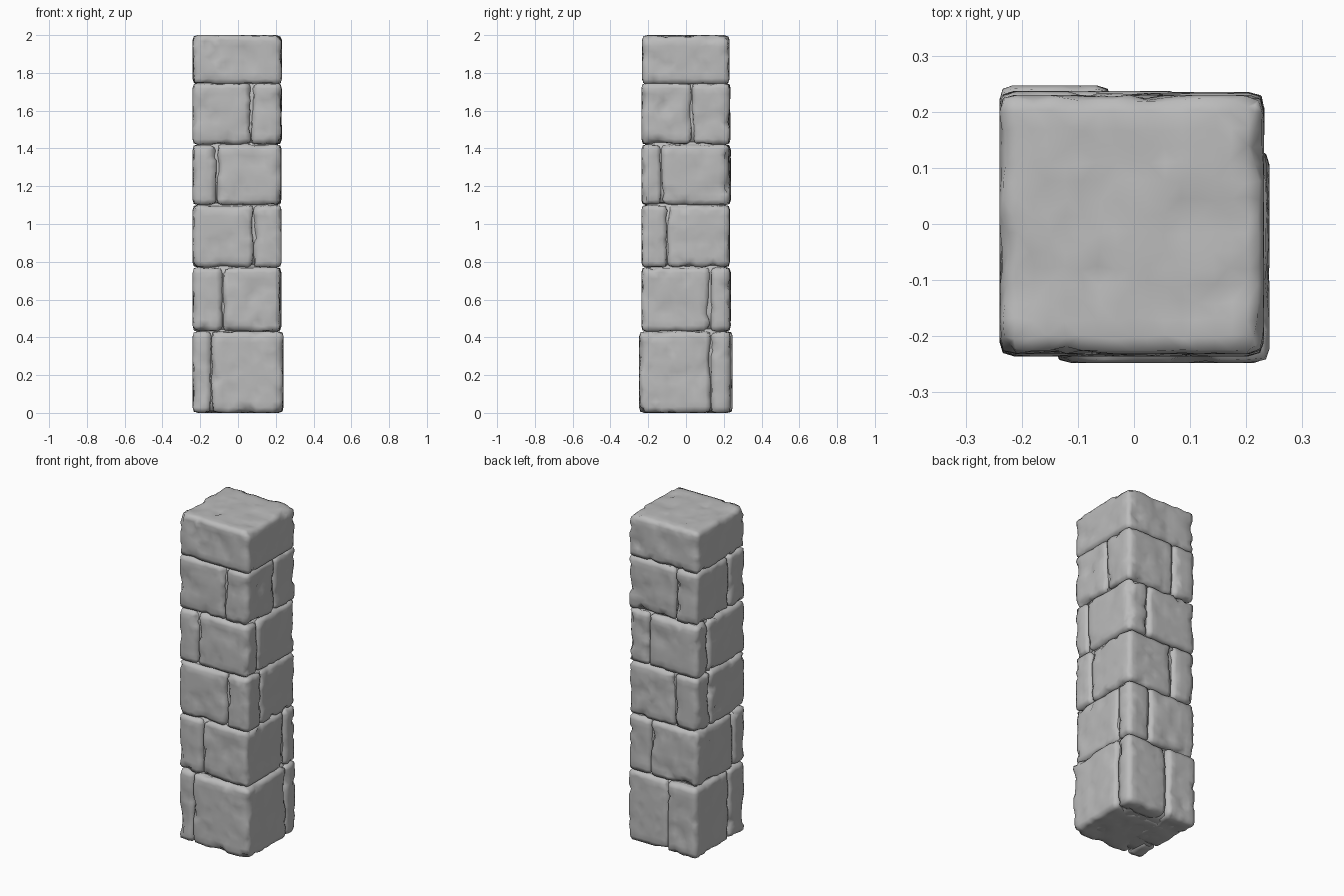
import bpy, bmesh, math, random
from mathutils import Vector, noise

random.seed(7)
cube = bpy.data.objects.get("Cube")
if cube:
    bpy.data.objects.remove(cube, do_unlink=True)

stone = bpy.data.materials.new("grey_stone")
stone.use_nodes = True
COLOUR = (0.5, 0.5, 0.5, 1)
stone.diffuse_color = COLOUR
stone.node_tree.nodes["Principled BSDF"].inputs["Base Color"].default_value = COLOUR


def stone_block(name, lo, hi, wear=0.014, radius=0.022, cell=0.03):
    """Rounded box worn inwards by broad dents and small chips."""
    lo, hi = Vector(lo), Vector(hi)
    mid, half = (lo + hi) / 2, (hi - lo) / 2
    bm = bmesh.new()
    bmesh.ops.create_cube(bm, size=2)
    # split each axis separately so that the cells stay nearly square
    for axis in range(3):
        cuts = max(3, round(2 * half[axis] / cell))
        for i in range(1, cuts):
            point, normal = Vector(), Vector()
            point[axis], normal[axis] = -1 + 2 * i / cuts, 1
            bmesh.ops.bisect_plane(bm, geom=bm.verts[:] + bm.edges[:] + bm.faces[:],
                                   plane_co=point, plane_no=normal)
    seed = Vector([random.uniform(-9, 9) for _ in range(3)])
    for v in bm.verts:
        p = Vector([v.co[i] * half[i] for i in range(3)])
        inner = Vector([max(-half[i] + radius, min(half[i] - radius, p[i])) for i in range(3)])
        out = (p - inner).normalized()
        p = inner + out * radius
        dent = max(0, noise.noise(p * 9 + seed)) * wear
        chip = max(0, noise.noise(p * 24 - seed) - 0.2) * wear * 1.5
        edge = 1 + 0.8 * (max(abs(c) for c in out) < 0.95)
        jitter = Vector([random.uniform(-0.15, 0.15) * cell for _ in range(3)])
        jitter -= out * jitter.dot(out)
        if edge > 1:
            jitter *= 0.3
        v.co = mid + p - out * (dent + chip) * edge + jitter
    bmesh.ops.triangulate(bm, faces=bm.faces[:])
    bmesh.ops.recalc_face_normals(bm, faces=bm.faces[:])
    mesh = bpy.data.meshes.new(name)
    bm.to_mesh(mesh)
    bm.free()
    for poly in mesh.polygons:
        poly.use_smooth = True
    mesh.materials.append(stone)
    obj = bpy.data.objects.new(name, mesh)
    bpy.context.collection.objects.link(obj)


# Courses: bottom, top, then seams on front, back (x) and right, left (y)
COURSES = [
    (0.00, 0.43, -0.14, -0.04, 0.13, -0.08),
    (0.43, 0.77, -0.08, 0.08, 0.13, -0.12),
    (0.77, 1.10, 0.08, -0.08, -0.10, 0.10),
    (1.10, 1.42, -0.11, 0.09, -0.13, 0.12),
    (1.42, 1.745, 0.07, -0.09, 0.03, -0.08),
]
W = 0.236
for n, (z0, z1, front, back, right, left) in enumerate(COURSES, 1):
    proud = 0.012 if n == 1 else 0
    corners = {
        "front_right": ((-W - 0.004, -W, z0), (front, left, z1)),
        "front_left": ((front, -W - proud, z0), (W - 0.008 + proud, right, z1)),
        "back_right": ((-W - 0.004, left, z0), (back, W + proud, z1)),
        "back_left": ((back, right, z0), (W - 0.006, W - 0.004, z1)),
    }
    for corner, (lo, hi) in corners.items():
        shift = random.uniform(-0.003, 0.003)
        stone_block(f"course_{n}_{corner}_stone", lo,
                    (hi[0] + shift, hi[1] + shift, hi[2] + 0.002))
    stone_block(f"course_{n}_core", (-0.21, -0.21, z0 + 0.005), (0.21, 0.21, z1 + 0.02),
                wear=0.004, cell=0.08)

# Single capping stone
stone_block("cap_stone", (-0.24, -0.232, 1.74), (0.232, 0.23, 2.0))
